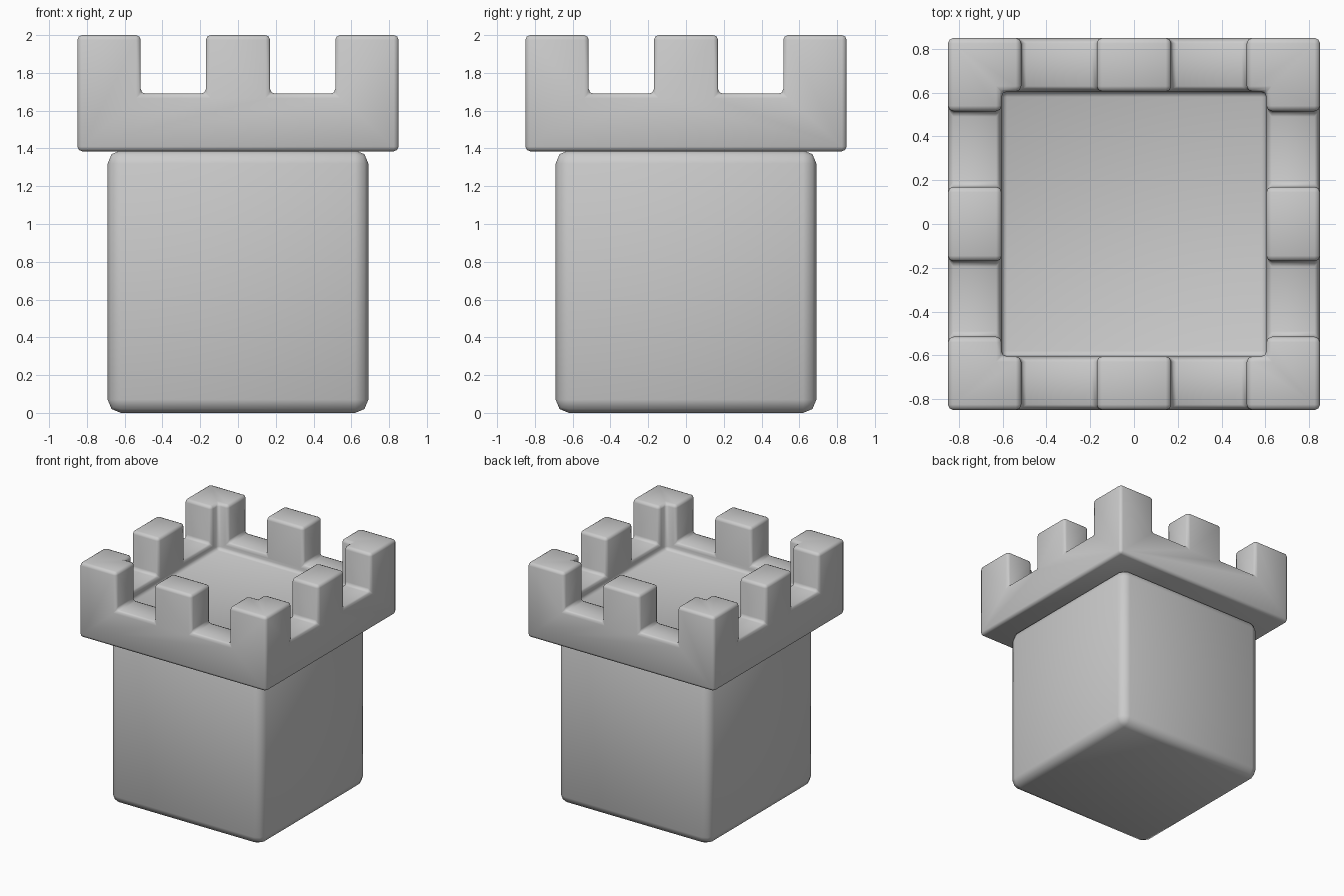
import bpy

if "Cube" in bpy.data.objects:
    bpy.data.objects.remove(bpy.data.objects["Cube"])


def box(name, lo, hi):
    """Axis-aligned box from its two corners."""
    bpy.ops.mesh.primitive_cube_add(size=1, location=[(a + b) / 2 for a, b in zip(lo, hi)])
    ob = bpy.context.object
    ob.name = name
    ob.scale = [b - a for a, b in zip(lo, hi)]
    bpy.ops.object.transform_apply(location=True, rotation=True, scale=True)
    return ob


def cut(target, lo, hi):
    """Subtract a box from the target and remove the cutter."""
    cutter = box("cutter", lo, hi)
    cutter.hide_render = True
    mod = target.modifiers.new("cut", 'BOOLEAN')
    mod.operation = 'DIFFERENCE'
    mod.solver = 'EXACT'
    mod.object = cutter
    bpy.context.view_layer.objects.active = target
    bpy.ops.object.modifier_apply(modifier=mod.name)
    bpy.data.objects.remove(cutter)


def soften(ob, width, segments):
    """Rounded edges with smooth shading."""
    bev = ob.modifiers.new("bevel", 'BEVEL')
    bev.width = width
    bev.segments = segments
    bev.limit_method = 'ANGLE'
    for p in ob.data.polygons:
        p.use_smooth = True
    bev.harden_normals = False


# Tower body
body = box("tower_body", (-0.69, -0.69, 0), (0.69, 0.69, 1.39))
soften(body, 0.07, 2)

# Crown: block with a shallow roof recess
crown = box("battlement_crown", (-0.85, -0.85, 1.385), (0.85, 0.85, 2.0))
cut(crown, (-0.605, -0.605, 1.62), (0.605, 0.605, 2.2))

# Gaps between the merlons, cut right across both ways
for a, b in ((-0.515, -0.17), (0.17, 0.515)):
    cut(crown, (a, -1, 1.69), (b, 1, 2.3))
    cut(crown, (-1, a, 1.69), (1, b, 2.3))
soften(crown, 0.025, 2)
